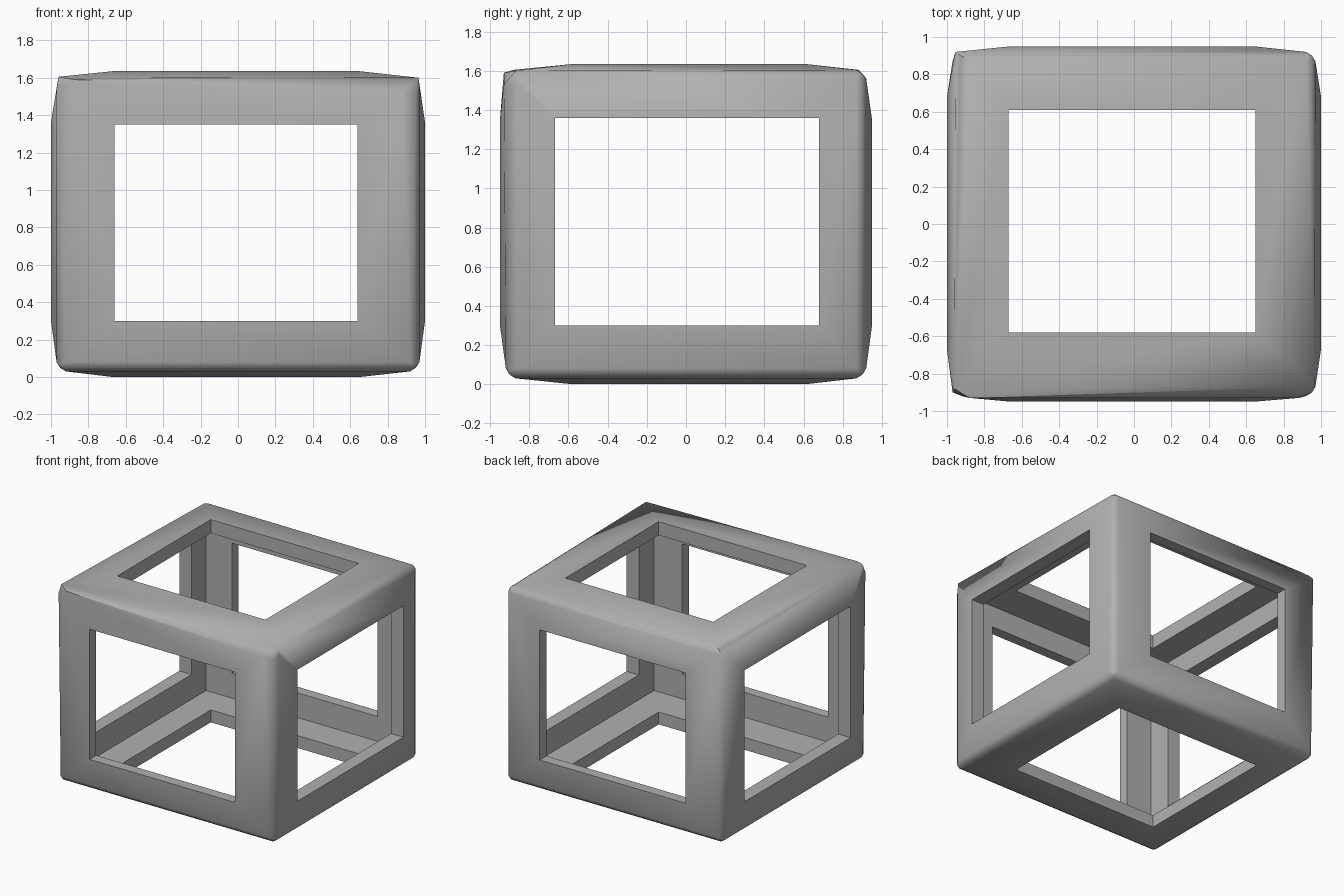
import bpy, bmesh, math
from itertools import product
from mathutils import Vector

if "Cube" in bpy.data.objects:
    bpy.data.objects.remove(bpy.data.objects["Cube"])

LO, HI = (-1.0, -0.95, 0.0), (1.0, 0.95, 1.635)
# window opening running along each axis: (low corner, high corner), own axis overshoots
WIN = [((-2, -0.67, 0.30), (2, 0.68, 1.36)),
       ((-0.66, -2, 0.30), (0.64, 2, 1.35)),
       ((-0.67, -0.58, -1), (0.65, 0.61, 3))]

# hand-worn corners: (face axis, corner signs) -> position
WORN = {(2, (-1, -1, 1)): (-0.96, -0.88, 1.605),
        (2, (1, -1, 1)): (0.965, -0.87, 1.60),
        (2, (-1, 1, 1)): (-0.88, 0.88, 1.605),
        (1, (-1, -1, 1)): (-0.88, -0.93, 1.59),
        (1, (1, -1, 1)): (0.88, -0.93, 1.53),
        (0, (-1, -1, 1)): (-0.97, -0.90, 1.54),
        (0, (1, -1, 1)): (0.97, -0.87, 1.55),
        (0, (-1, 1, 1)): (-0.955, 0.92, 1.56)}


def inset(signs, pulls):
    return Vector([(HI[i] if s > 0 else LO[i]) - s * p
                   for i, (s, p) in enumerate(zip(signs, pulls))])


def make_object(name, points):
    bm = bmesh.new()
    for p in points:
        bm.verts.new(p)
    res = bmesh.ops.convex_hull(bm, input=bm.verts)
    junk = {v for v in res["geom_interior"] + res["geom_unused"]
            if isinstance(v, bmesh.types.BMVert)}
    bmesh.ops.delete(bm, geom=list(junk), context='VERTS')
    bmesh.ops.dissolve_limit(bm, angle_limit=math.radians(0.5),
                             verts=bm.verts, edges=bm.edges)
    bmesh.ops.recalc_face_normals(bm, faces=bm.faces)
    me = bpy.data.meshes.new(name)
    bm.to_mesh(me)
    bm.free()
    ob = bpy.data.objects.new(name, me)
    bpy.context.collection.objects.link(ob)
    return ob


# outer body: raised window rims, pulled-in face corners, rounded edges
pts = []
for signs in product((-1, 1), repeat=3):
    for a in range(3):
        rim = [WIN[a][s > 0][i] for i, s in enumerate(signs)]
        rim[a] = HI[a] if signs[a] > 0 else LO[a]
        pts.append(Vector(rim))
        pulls = [0.08] * 3
        pulls[a] = 0.03
        pts.append(Vector(WORN.get((a, signs), inset(signs, pulls))))
        # middle of the edge along axis a (front-top and left-top stay flat)
        flat = signs[2] > 0 and ((a == 0 and signs[1] < 0) or (a == 1 and signs[0] < 0))
        worn_end = a == 2 and signs[2] > 0 and (signs[0] < 0 or signs[1] < 0)
        if not flat:
            mid = [0.049] * 3
            mid[a] = 0.12 if worn_end else 0.07
            pts.append(inset(signs, mid))
frame = make_object("cube_frame", pts)

# mid grey finish
grey = bpy.data.materials.new("dark_grey")
grey.diffuse_color = (0.44, 0.44, 0.44, 1)
grey.use_nodes = True
grey.node_tree.nodes["Principled BSDF"].inputs["Base Color"].default_value = grey.diffuse_color
frame.data.materials.append(grey)


# hollow inside and three window openings
def cut(name, lo, hi):
    box = make_object(name, [Vector(c) for c in product(*zip(lo, hi))])
    box.data.materials.append(grey)
    box.hide_render = True
    mod = frame.modifiers.new(name, 'BOOLEAN')
    mod.operation = 'DIFFERENCE'
    mod.solver = 'EXACT'
    mod.object = box
    bpy.context.view_layer.objects.active = frame
    bpy.ops.object.modifier_apply(modifier=mod.name)
    bpy.data.objects.remove(box)


cut("cavity_cutter", (-0.89, -0.865, 0.10), (0.89, 0.865, 1.525))
for lo, hi in WIN:
    cut("window_cutter", lo, hi)

# soft outer edges, sharp openings
bpy.ops.object.select_all(action='DESELECT')
frame.select_set(True)
bpy.context.view_layer.objects.active = frame
bpy.ops.object.shade_smooth_by_angle(angle=math.radians(33))
